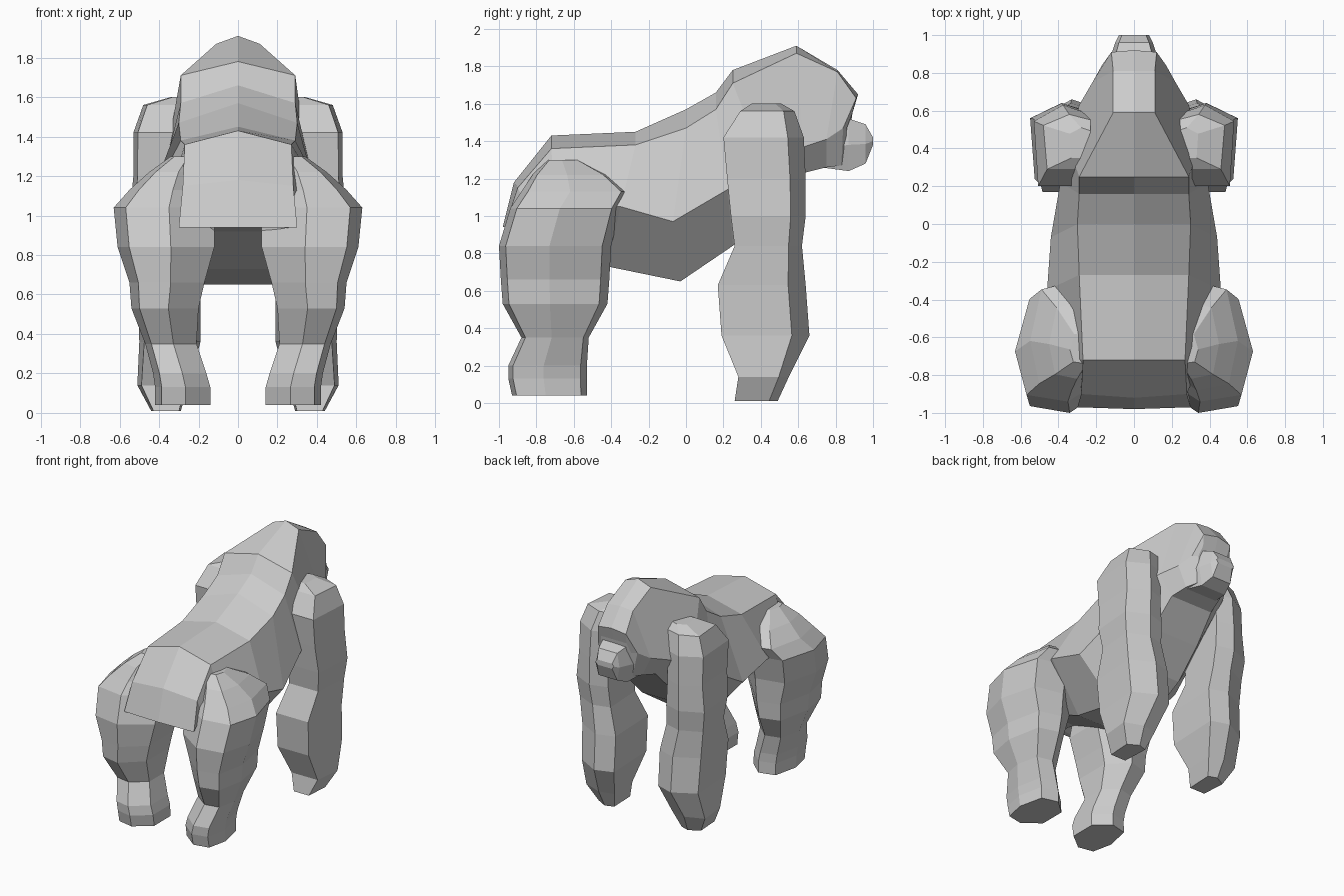
import bpy
import bmesh

cube = bpy.data.objects.get("Cube")
if cube:
    bpy.data.objects.remove(cube, do_unlink=True)

# One matte grey for the whole animal
grey = bpy.data.materials.new("fur grey")
grey.use_nodes = True
colour = (0.6, 0.6, 0.6, 1.0)
grey.diffuse_color = colour
shader = next(n for n in grey.node_tree.nodes if n.type == 'BSDF_PRINCIPLED')
shader.inputs["Base Color"].default_value = colour


def loft(name, rings):
    """Skin a list of equally sized point rings and cap both ends."""
    bm = bmesh.new()
    loops = [[bm.verts.new(point) for point in ring] for ring in rings]
    for lower, upper in zip(loops, loops[1:]):
        count = len(lower)
        for i in range(count):
            j = (i + 1) % count
            bm.faces.new((lower[i], lower[j], upper[j], upper[i]))
    bm.faces.new(loops[0])
    bm.faces.new(loops[-1])
    bmesh.ops.recalc_face_normals(bm, faces=bm.faces[:])
    mesh = bpy.data.meshes.new(name)
    bm.to_mesh(mesh)
    bm.free()
    mesh.materials.append(grey)
    obj = bpy.data.objects.new(name, mesh)
    bpy.context.scene.collection.objects.link(obj)
    return obj


def limb(name, outline, rows):
    """Fit an outline into the bounds of each level, once per side."""
    for side, sign in (("left", 1), ("right", -1)):
        rings = []
        for z, x_in, x_out, y_back, y_front in rows:
            rings.append([(sign * (x_in + u * (x_out - x_in)),
                           y_back + v * (y_front - y_back), z)
                          for u, v in outline])
        loft(side + "_" + name, rings)


def body_ring(spine, ridge, flank, belly):
    """Seven-sided section: spine (y, z), then half-width points (x, y, z)."""
    half = [ridge, flank, belly]
    mirrored = [(-x, y, z) for x, y, z in reversed(half)]
    return [(0, *spine)] + half + mirrored


# Torso and head, from the rump to the brow
body = [
    body_ring((-.98, .94), (.30, -.97, .94), (.27, -.95, .94), (.12, -.93, .94)),
    body_ring((-.92, 1.18), (.28, -.90, 1.15), (.28, -.84, 1.03), (.12, -.8, .92)),
    body_ring((-.72, 1.43), (.27, -.72, 1.36), (.36, -.7, 1.05), (.14, -.6, .82)),
    body_ring((-.27, 1.45), (.29, -.27, 1.38), (.46, -.35, 1.05), (.16, -.42, .73)),
    body_ring((0, 1.57), (.30, 0, 1.47), (.44, -.07, .97), (.17, -.03, .65)),
    body_ring((.16, 1.66), (.29, .16, 1.57), (.39, .22, 1.14), (.2, .25, .84)),
    body_ring((.25, 1.78), (.29, .25, 1.71), (.35, .42, 1.28), (.2, .45, 1.04)),
    body_ring((.59, 1.91), (.11, .59, 1.87), (.29, .63, 1.37), (.18, .63, 1.23)),
    body_ring((.81, 1.78), (.11, .81, 1.77), (.22, .75, 1.41), (.15, .75, 1.26)),
    body_ring((.92, 1.65), (.12, .91, 1.63), (.17, .84, 1.47), (.12, .83, 1.27)),
    body_ring((.89, 1.55), (.11, .89, 1.55), (.13, .86, 1.47), (.10, .85, 1.28)),
]
loft("body_and_head", body)

# Muzzle: chamfered sections stepping forward to a blunt ridge
muzzle = []
for y, half, low, high in ((.72, .17, 1.26, 1.46), (.87, .13, 1.24, 1.52),
                           (.96, .10, 1.28, 1.49), (1.0, .08, 1.38, 1.42)):
    middle = (low + high) / 2
    right = [(half * .8, y, low), (half, y, middle), (half * .8, y, high)]
    muzzle.append(right + [(-x, b, z) for x, b, z in reversed(right)])
loft("muzzle", muzzle)

# Arms: level, inner and outer x, back and front y
arm_outline = [(.06, 0), (.92, 0), (1, .8), (.45, 1), (0, .9)]
limb("arm", arm_outline, [
    (.01, .29, .44, .26, .49),
    (.14, .25, .51, .28, .55),
    (.36, .19, .50, .19, .66),
    (.63, .19, .51, .17, .64),
    (.84, .24, .53, .26, .62),
    (1.0, .25, .55, .24, .64),
    (1.2, .26, .53, .22, .64),
    (1.42, .25, .53, .20, .63),
    (1.56, .23, .48, .29, .58),
    (1.6, .23, .34, .35, .51),
])

# Legs with inward-set feet
leg_outline = [(.45, 0), (.88, .06), (1, .45), (.85, .92),
               (.4, 1), (0, .75), (0, .25)]
limb("leg", leg_outline, [
    (.04, .14, .42, -.93, -.53),
    (.13, .14, .42, -.95, -.53),
    (.2, .16, .43, -.95, -.53),
    (.35, .21, .47, -.88, -.52),
    (.53, .20, .54, -.98, -.42),
    (.66, .17, .55, -.99, -.41),
    (.84, .12, .61, -1.0, -.40),
    (1.04, .12, .63, -.94, -.35),
    (1.13, .15, .55, -.88, -.30),
    (1.22, .18, .45, -.82, -.41),
    (1.3, .18, .34, -.74, -.57),
])
